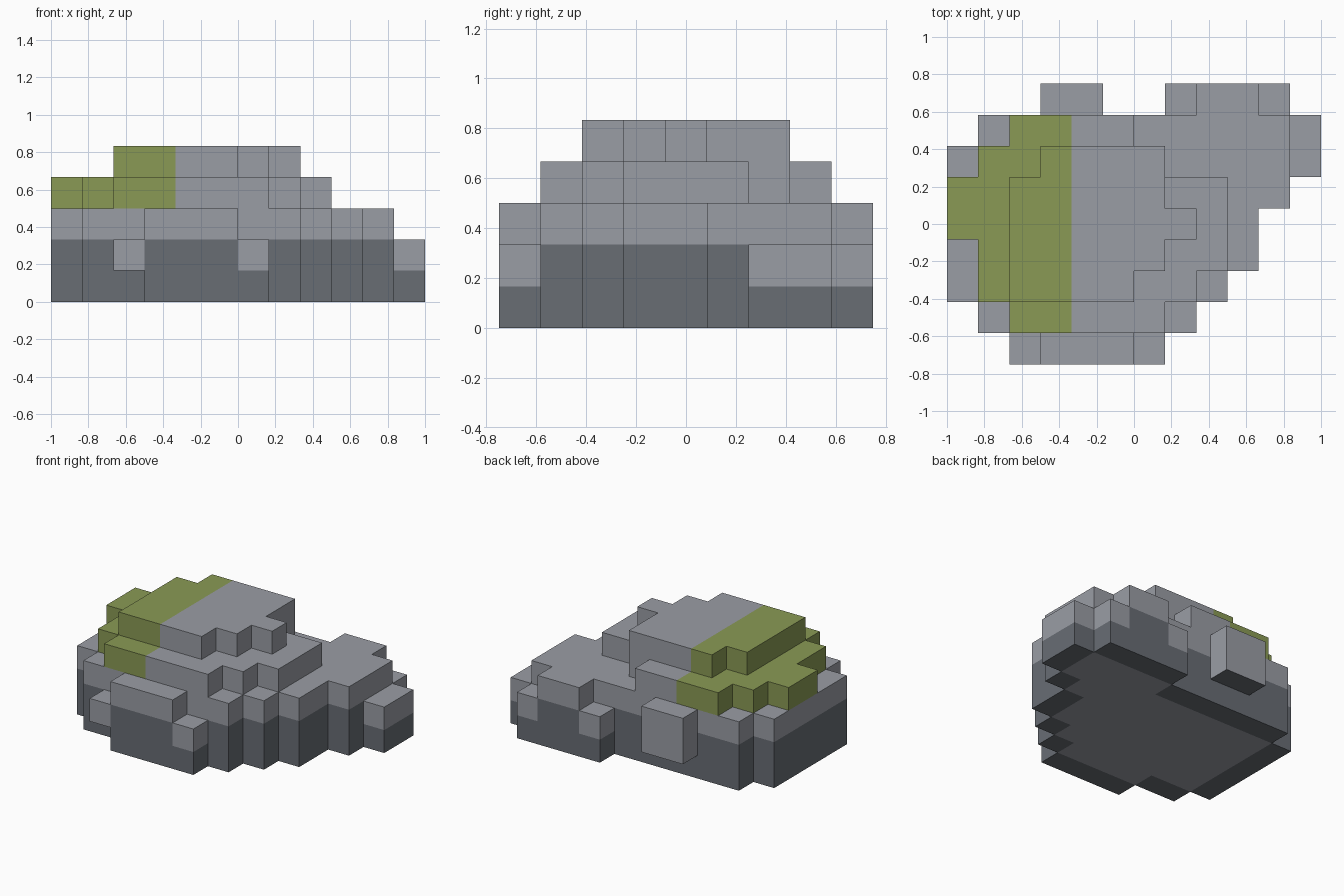
import bpy, bmesh, math
from mathutils import Vector

if "Cube" in bpy.data.objects:
    bpy.data.objects.remove(bpy.data.objects["Cube"])

U = 1 / 6                      # block size
NX, NY = 12, 9

# Column spans (first, last) per row, front row to back row
GROUND = [[(3, 6)], [(1, 7)], [(0, 8)], [(0, 9)], [(0, 9)], [(0, 10)],
          [(0, 11)], [(1, 11)], [(7, 10)]]
UPPER = [[(2, 5)], [(2, 6)], [(1, 7)], [(1, 8)], [(0, 8)], [(0, 8)],
         [(1, 6)], [(2, 5)], []]
SUMMIT = [[], [], [(2, 5)], [(2, 6)], [(2, 7)], [(2, 6)], [(3, 6)], [], []]
UPPER[0] = []


def cells(rows):
    return {(i, j) for j, spans in enumerate(rows)
            for a, b in spans for i in range(a, b + 1)}


ground = cells(GROUND)
low_steps = {(2, 0), (6, 0), (11, 6), (11, 7), (7, 8), (10, 8)}   # two blocks high
overhang = {(3, 8), (4, 8)}                                      # ledge off the ground
second = ground | {(2, 0)} | overhang
third = second - low_steps
layers = [ground, second, third, cells(UPPER), cells(SUMMIT)]
solid = {(i, j, k) for k, layer in enumerate(layers) for i, j in layer}


def linear(hex_code):
    out = []
    for n in (0, 2, 4):
        c = int(hex_code[n:n + 2], 16) / 255
        out.append(c / 12.92 if c <= 0.04045 else ((c + 0.055) / 1.055) ** 2.4)
    return (*out, 1)


materials = []
for name, code in (("light_stone", "9A9DA5"), ("dark_stone", "686D74"), ("moss", "8A9A55")):
    m = bpy.data.materials.new(name)
    m.diffuse_color = linear(code)
    m.use_nodes = True
    m.node_tree.nodes["Principled BSDF"].inputs["Base Color"].default_value = m.diffuse_color
    materials.append(m)
LIGHT, DARK, MOSS = range(3)


def paint(i, j, k, d):
    """Colour of one block face from its position and direction."""
    if k >= 3:
        return MOSS if i < 4 else LIGHT
    if d[2] > 0:
        return LIGHT
    if d[2] < 0:               # underside: light middle, dark rim
        inner = all((i + a, j + b) in ground for a, b in ((1, 0), (-1, 0), (0, 1), (0, -1)))
        return LIGHT if k == 0 and inner else DARK
    if (i, j) in overhang:
        return LIGHT
    top = 2 if (i, j) in low_steps else 3
    return DARK if k < top - 1 else LIGHT


def build(name, levels):
    """Outer skin of the blocks in the given levels."""
    bm = bmesh.new()
    for i, j, k in sorted(solid):
        if k not in levels:
            continue
        centre = Vector((i + 0.5 - NX / 2, j + 0.5 - NY / 2, k + 0.5))
        for axis in range(3):
            for s in (-1, 1):
                d = [0, 0, 0]
                d[axis] = s
                if (i + d[0], j + d[1], k + d[2]) in solid:
                    continue
                n, t = Vector(d), Vector((0, 0, 0))
                t[(axis + 1) % 3] = 1
                b = n.cross(t)
                quad = [(centre + (n + t * p + b * q) / 2) * U
                        for p, q in ((-1, -1), (1, -1), (1, 1), (-1, 1))]
                face = bm.faces.new([bm.verts.new(v) for v in quad])
                face.material_index = paint(i, j, k, d)
    bmesh.ops.remove_doubles(bm, verts=bm.verts, dist=0.001)
    # Join flat neighbours of one colour
    bmesh.ops.dissolve_limit(bm, angle_limit=math.radians(1), verts=bm.verts,
                             edges=bm.edges, delimit={'MATERIAL'})
    mesh = bpy.data.meshes.new(name)
    bm.to_mesh(mesh)
    bm.free()
    for m in materials:
        mesh.materials.append(m)
    obj = bpy.data.objects.new(name, mesh)
    bpy.context.collection.objects.link(obj)


build("rock_base", {0, 1, 2})
build("mossy_rock_top", {3, 4})
